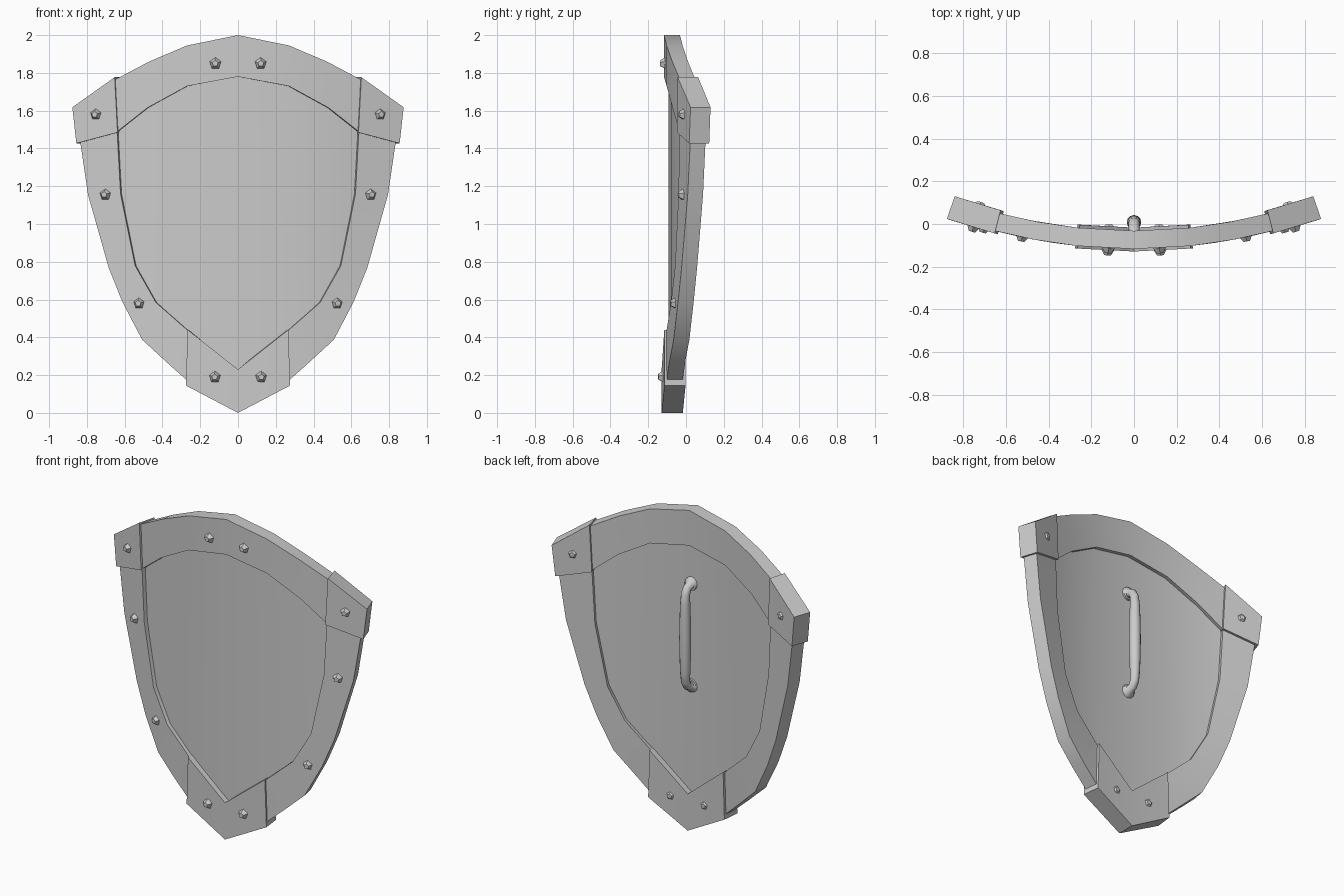
import bpy
import bmesh
import math
from mathutils import Vector, Matrix

cube = bpy.data.objects.get("Cube")
if cube:
    bpy.data.objects.remove(cube, do_unlink=True)

steel = bpy.data.materials.new("grey_steel")
steel.use_nodes = True
GREY = (0.6, 0.6, 0.6, 1)
steel.diffuse_color = GREY
steel.node_tree.nodes["Principled BSDF"].inputs["Base Color"].default_value = GREY


def normal(x):
    """Outward (front) direction of the curved shield face."""
    return Vector((0.4 * x, -1, 0)).normalized()


def bend(x, z, offset):
    """Point on the curved face, moved along its normal."""
    return Vector((x, 0.2 * x * x - 0.117, z)) + normal(x) * offset


def finish(name, bm, angle=25):
    bmesh.ops.recalc_face_normals(bm, faces=bm.faces[:])
    mesh = bpy.data.meshes.new(name)
    bm.to_mesh(mesh)
    bm.free()
    mesh.materials.append(steel)
    obj = bpy.data.objects.new(name, mesh)
    bpy.context.collection.objects.link(obj)
    smooth(obj, angle)
    return obj


def smooth(obj, angle):
    bpy.ops.object.select_all(action='DESELECT')
    obj.select_set(True)
    bpy.context.view_layer.objects.active = obj
    bpy.ops.object.shade_smooth_by_angle(angle=math.radians(angle))


def strip(name, outer, inner, front, back):
    """Solid bent band between two matching edge lines."""
    bm = bmesh.new()
    rungs = []
    for a, b in zip(outer, inner):
        corners = ((a, front), (b, front), (b, back), (a, back))
        rungs.append([bm.verts.new(bend(*p, d)) for p, d in corners])
    for r, s in zip(rungs, rungs[1:]):
        for i in range(4):
            j = (i + 1) % 4
            bm.faces.new((r[i], r[j], s[j], s[i]))
    bm.faces.new(rungs[0])
    bm.faces.new(rungs[-1][::-1])
    return finish(name, bm)


def flip(points, side):
    return [(side * x, z) for x, z in points]


def both(points):
    """Whole line from its right half, which starts on the centre."""
    return flip(points[:0:-1], -1) + points


RIM = (0, -0.085)
PLATE = (0.012, -0.1)

# Recessed panel
strip("panel",
      both([(0, 1.8), (0.27, 1.75), (0.435, 1.66), (0.545, 1.58), (0.625, 1.52), (0.66, 1.49)]),
      both([(0, 0.2), (0.27, 0.41), (0.435, 0.56), (0.545, 0.75), (0.625, 1.1), (0.66, 1.4)]),
      -0.024, -0.062)

# Top rim
strip("top_rim",
      both([(0, 2), (0.27, 1.945), (0.47, 1.86), (0.65, 1.765)]),
      both([(0, 1.78), (0.27, 1.73), (0.48, 1.615), (0.645, 1.485)]), *RIM)

# Side rims and corner plates
side_outer = [(0.836, 1.44), (0.794, 1.155), (0.685, 0.77), (0.612, 0.587),
              (0.508, 0.388), (0.38, 0.27), (0.262, 0.165)]
side_inner = [(0.64, 1.49), (0.622, 1.16), (0.545, 0.78), (0.435, 0.585),
              (0.27, 0.44), (0.265, 0.435), (0.255, 0.425)]
corner_top = [(0.65, 1.777), (0.873, 1.618)]
corner_base = [(0.635, 1.485), (0.852, 1.427)]
for label, side in (("left", 1), ("right", -1)):
    strip(label + "_rim", flip(side_outer, side), flip(side_inner, side), *RIM)
    strip(label + "_corner_plate", flip(corner_top, side), flip(corner_base, side), *PLATE)

# Bottom tip plate
strip("tip_plate", both([(0, 0), (0.275, 0.145)]), both([(0, 0.23), (0.265, 0.44)]), *PLATE)


# Rivets
def rivets(name, spots, height, facing):
    bm = bmesh.new()
    for x, z, offset in spots:
        for s in (-1, 1):
            aim = (normal(s * x) * facing).to_track_quat('Z', 'Y').to_matrix().to_4x4()
            place = Matrix.Translation(bend(s * x, z, offset))
            lift = Matrix.Translation((0, 0, height / 2 - 0.003))
            bmesh.ops.create_cone(bm, cap_ends=True, segments=5, radius1=0.032, radius2=0.016,
                                  depth=height, matrix=place @ aim @ lift)
    finish(name, bm)


rivets("front_rivets", [(0.12, 1.85, 0), (0.75, 1.58, 0.01), (0.703, 1.155, 0),
                        (0.525, 0.58, -0.003), (0.122, 0.19, 0.01)], 0.026, 1)
rivets("back_rivets", [(0.75, 1.58, -0.1), (0.122, 0.19, -0.1)], 0.015, -1)

# Handle: a bent bar with flared feet
half = [(-0.06, 1.535, 0.043), (-0.043, 1.533, 0.04), (-0.036, 1.53, 0.026), (-0.012, 1.52, 0.025),
        (0.004, 1.49, 0.026), (0.008, 1.43, 0.029), (0.008, 1.32, 0.033)]
MID = 1.215
path = half + [(0.008, MID, 0.034)] + [(y, 2 * MID - z, r) for y, z, r in reversed(half)]
RING = 12
bm = bmesh.new()
rings = []
for i, (y, z, r) in enumerate(path):
    before, after = path[max(i - 1, 0)], path[min(i + 1, len(path) - 1)]
    along = Vector((0, after[0] - before[0], after[1] - before[1])).normalized()
    if r > 0.036:  # feet lie flat on the panel
        along = Vector((0, 1 if z > MID else -1, 0))
    across = along.cross(Vector((1, 0, 0)))
    turns = [2 * math.pi * k / RING for k in range(RING)]
    rings.append([bm.verts.new(Vector((0, y, z)) + Vector((r * math.cos(t), 0, 0))
                               + across * r * math.sin(t)) for t in turns])
for r, s in zip(rings, rings[1:]):
    for k in range(RING):
        n = (k + 1) % RING
        bm.faces.new((r[k], r[n], s[n], s[k]))
bm.faces.new(rings[0])
bm.faces.new(rings[-1][::-1])
finish("handle", bm, 50)
